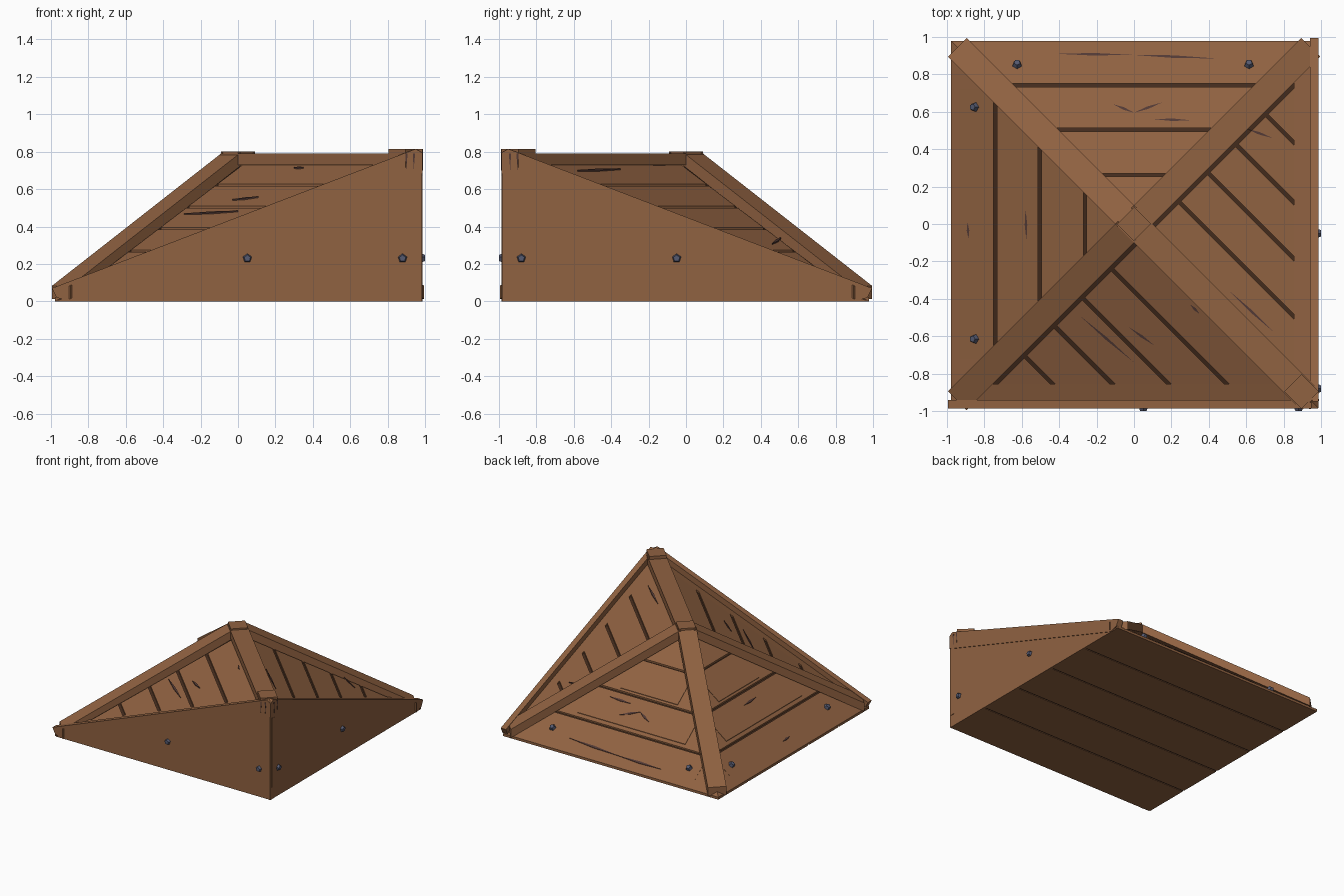
import bpy, bmesh
from mathutils import Vector

cube = bpy.data.objects.get("Cube")
if cube:
    bpy.data.objects.remove(cube)

E, H = 0.978, 0.745          # half footprint and ridge height of the core


def material(name, rgb):
    m = bpy.data.materials.new(name)
    m.use_nodes = True
    m.diffuse_color = (*rgb, 1)
    m.node_tree.nodes["Principled BSDF"].inputs["Base Color"].default_value = (*rgb, 1)
    return m


WOOD = material("warm_wood", (0.28, 0.122, 0.053))
DARK = material("dark_gap", (0.055, 0.024, 0.012))
CRACK = material("wood_crack", (0.085, 0.042, 0.036))
IRON = material("blue_iron", (0.09, 0.1, 0.16))


def finish(name, bm, mat):
    bmesh.ops.recalc_face_normals(bm, faces=bm.faces)
    me = bpy.data.meshes.new(name)
    bm.to_mesh(me)
    bm.free()
    me.materials.append(mat)
    ob = bpy.data.objects.new(name, me)
    bpy.context.collection.objects.link(ob)
    return ob


def flip(p):
    """Mirror across the vertical plane holding the ridge."""
    return Vector((-p[1], -p[0], p[2]))


def loft(name, low, high, mat, mirror=False):
    """Closed solid between two matching outlines."""
    bm = bmesh.new()
    rings = [[bm.verts.new(flip(p) if mirror else Vector(p)) for p in r] for r in (low, high)]
    a, b = rings
    bm.faces.new(a)
    bm.faces.new(b)
    for i in range(len(a)):
        j = (i + 1) % len(a)
        bm.faces.new((a[i], a[j], b[j], b[i]))
    return finish(name, bm, mat)


def roof_z(x, y):
    s = (x + y) / (2 * E)
    return max(0.005, H * min(1 + x / E, 1 - y / E, 1 - s, 1 + s))


def slope_plate(name, plan, lift, mat, mirror=False, start=0.0):
    low = [(x, y, roof_z(x, y) + start) for x, y in plan]
    high = [(x, y, roof_z(x, y) + lift) for x, y in plan]
    return loft(name, low, high, mat, mirror)


def wall_plate(name, outline, inner, outer, mat, mirror):
    return loft(name, [(x, -inner, z) for x, z in outline],
                [(x, -outer, z) for x, z in outline], mat, mirror)


def beam(name, p, q, width, height):
    """Beam with upright sides, p and q on its top centre line."""
    p, q = Vector(p), Vector(q)
    side = (q - p).cross(Vector((0, 0, 1))).normalized() * width / 2
    top = [p + side, q + side, q - side, p - side]
    return loft(name, [v - Vector((0, 0, height)) for v in top], top, WOOD)


def bolt(name, pos, normal, mirror):
    pos, normal = Vector(pos), Vector(normal)
    if mirror:
        pos, normal = flip(pos), flip(normal)
    bm = bmesh.new()
    bmesh.ops.create_cone(bm, cap_ends=True, segments=5, radius1=0.03, radius2=0.018, depth=0.03)
    ob = finish(name, bm, IRON)
    ob.rotation_euler = normal.to_track_quat('Z', 'Y').to_euler()
    ob.location = pos


# Dark core seen through the gaps
bm = bmesh.new()
for x, y, z in ((-E, -E, 0.005), (E, -E, 0.005), (E, E, 0.005), (-E, E, 0.005), (0, 0, H), (E, -E, H)):
    bm.verts.new((x, y, z))
bmesh.ops.convex_hull(bm, input=bm.verts)
finish("core", bm, DARK)

# Floor boards
step = 2 * E / 5
for i in range(5):
    y0 = -E + i * step + (0.008 if i else 0)
    y1 = -E + (i + 1) * step - (0.008 if i < 4 else 0)
    plan = [(-E, y0), (E, y0), (E, y1), (-E, y1)]
    loft(f"floor_board_{i}", [(x, y, 0) for x, y in plan], [(x, y, 0.01) for x, y in plan], WOOD)

for m in (False, True):
    tag = "back" if m else "side"
    wall = "right" if m else "front"

    # Planks of the low outer slope, each with a raised facing
    for i, (x0, x1) in enumerate(((-E, -0.75), (-0.733, -0.512), (-0.494, -0.27), (-0.255, -0.005))):
        slope_plate(f"{tag}_plank_{i}", [(x0, x0), (x1, x1), (x1, -x1), (x0, -x0)], 0.015, WOOD, m)
    for i, (x0, x1, y) in enumerate(((-0.95, -0.75, 0.72), (-0.71, -0.512, 0.49), (-0.48, -0.27, 0.26))):
        slope_plate(f"{tag}_facing_{i}", [(x0, -y), (x1, -y), (x1, y), (x0, y)], 0.019, WOOD, m)
    for y in (-0.615, 0.625):
        bolt(f"{tag}_bolt", (-0.855, y, roof_z(-0.855, y) + 0.028), (-H, 0, E), m)

    # Planks of the slope beside the ridge
    cuts = (0, 0.36, 0.67, 0.97, 1.29, 1.8)
    for i in range(5):
        s0, s1, g = cuts[i] + 0.014, cuts[i + 1] - 0.014, 0.13
        plan = [((s0 + g) / 2, (s0 - g) / 2), (0.86, s0 - 0.86)]
        if s1 > 1.7:
            plan.append((0.86, 0.73))
        else:
            plan += [(0.86, s1 - 0.86), ((s1 + g) / 2, (s1 - g) / 2)]
        slope_plate(f"{wall}_plank_{i}", plan, 0.015, WOOD, not m)
    slope_plate(f"{wall}_plank_end", [(0.855, -0.855), (E, -E), (E, E), (0.855, 0.855)], 0.015, WOOD, not m)

    # Upright wall with its slanted rail, corner strip and bolts
    wall_plate(f"{wall}_wall", [(-0.97, 0), (0.984, 0), (0.984, 0.74)], 0.96, 0.982, WOOD, m)
    wall_plate(f"{wall}_rail", [(-0.995, 0.07), (-0.97, 0.02), (-0.9, 0), (0.985, 0.685),
                                (0.985, 0.795), (0.95, 0.815)], 0.94, 0.987, WOOD, m)
    wall_plate(f"{wall}_corner_strip", [(0.93, 0.1), (0.97, 0.1), (0.97, 0.67), (0.93, 0.66)],
               0.97, 0.986, WOOD, m)
    for x in (0.05, 0.88):
        bolt(f"{wall}_bolt", (x, -0.985, 0.23), (0, -1, 0), m)
    for x in (0.895, 0.935):
        wall_plate(f"{wall}_rail_crack", [(x, 0.79), (x + 0.004, 0.7), (x + 0.012, 0.79)],
                   0.98, 0.989, CRACK, m)

# Hip beams, ridge beam and high corner block
for name, sx, sy in (("back_right_hip", 1, 1), ("back_left_hip", -1, 1), ("front_left_hip", -1, -1)):
    beam(name, (0.945 * sx, 0.945 * sy, 0.083), (0.035 * sx, 0.035 * sy, 0.795), 0.14, 0.07)
beam("ridge_beam", (-0.045, 0.045, 0.79), (0.93, -0.93, 0.79), 0.14, 0.06)
beam("apex_block", (-0.045, 0.045, 0.802), (0.045, -0.045, 0.802), 0.13, 0.08)
beam("corner_block", (0.85, -0.85, 0.815), (0.942, -0.942, 0.815), 0.13, 0.1)

# Cracks in the planks
cracks = (((-0.41, 0.91), (-0.02, 0.905)), ((-0.02, 0.905), (0.44, 0.885)), ((-0.11, 0.64), (0, 0.595)),
          ((0, 0.595), (0.15, 0.65)), ((0.11, 0.56), (0.3, 0.555)), ((-0.89, 0.01), (-0.885, -0.08)),
          ((-0.58, 0.08), (-0.575, -0.09)), ((0.6, 0.51), (0.74, 0.46)), ((0.2, -0.11), (0.6, -0.56)),
          ((0.5, -0.35), (0.75, -0.58)), ((-0.29, -0.49), (0, -0.74)), ((-0.03, -0.55), (0.11, -0.65)),
          ((0.3, -0.43), (0.35, -0.48)))
for a, b in cracks:
    a, b = Vector(a), Vector(b)
    d = (b - a).normalized() * 0.007
    n = Vector((-d.y, d.x))
    mid = (a + b) / 2
    slope_plate("crack", [a, mid - n, b, mid + n], 0.022, CRACK, start=0.014)
